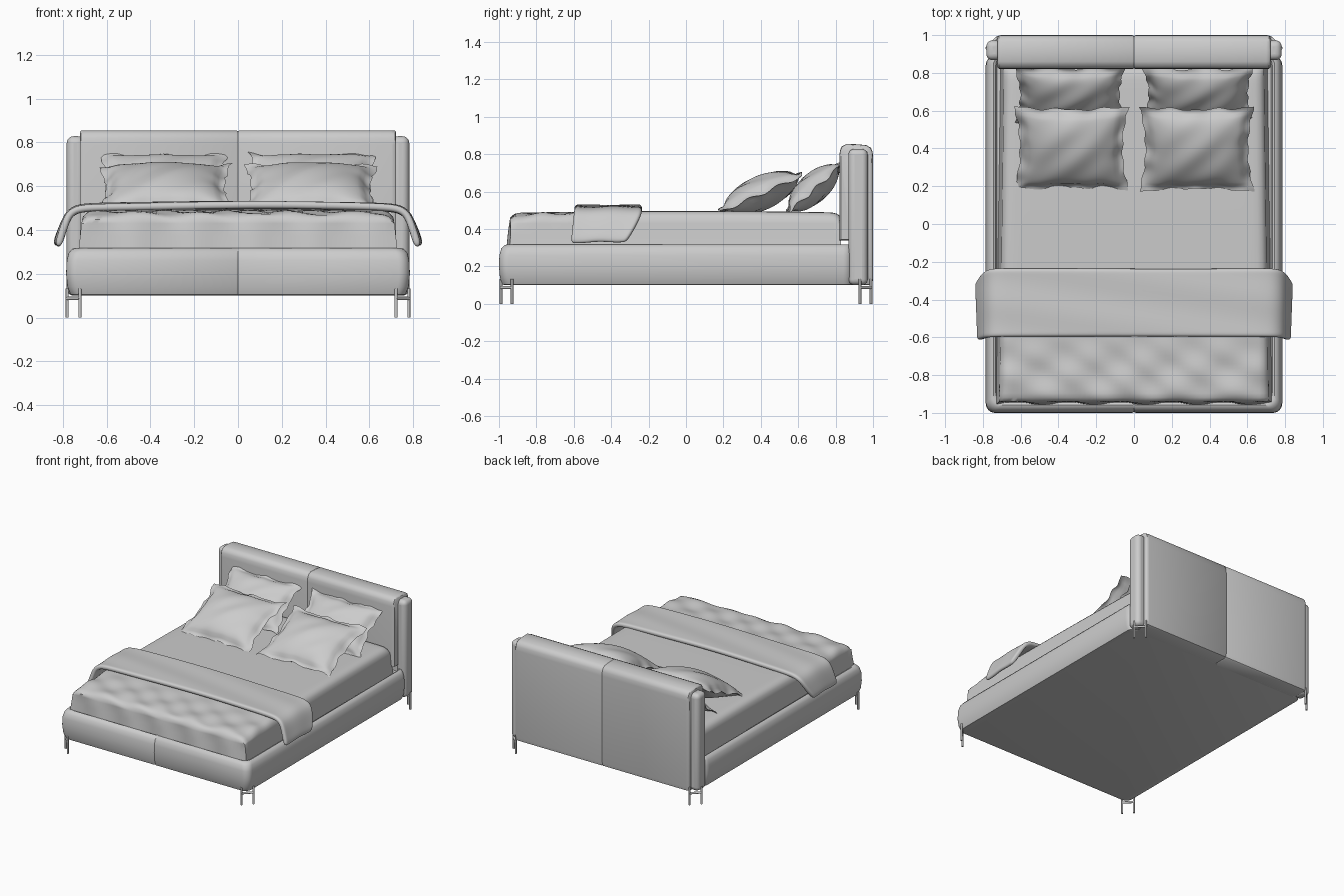
import bpy, bmesh, math
from mathutils import Matrix, Vector

if "Cube" in bpy.data.objects:
    bpy.data.objects.remove(bpy.data.objects["Cube"])


def finish(bm, name, angle=40, bevel=0, subsurf=0, solid=0):
    bmesh.ops.recalc_face_normals(bm, faces=bm.faces)
    me = bpy.data.meshes.new(name)
    bm.to_mesh(me)
    bm.free()
    ob = bpy.data.objects.new(name, me)
    bpy.context.collection.objects.link(ob)
    bpy.ops.object.select_all(action='DESELECT')
    ob.select_set(True)
    bpy.context.view_layer.objects.active = ob
    bpy.ops.object.shade_smooth_by_angle(angle=math.radians(angle))
    if solid:
        m = ob.modifiers.new("thickness", 'SOLIDIFY')
        m.thickness, m.offset = solid, -1
    if bevel:
        m = ob.modifiers.new("round", 'BEVEL')
        m.width, m.segments, m.limit_method = bevel, 5, 'ANGLE'
        m.angle_limit = math.radians(50)
    if subsurf:
        m = ob.modifiers.new("smooth", 'SUBSURF')
        m.levels = m.render_levels = subsurf
    return ob


def loft(bm, loops):
    """Join closed loops of points and cap both ends."""
    rows = [[bm.verts.new(p) for p in loop] for loop in loops]
    n = len(rows[0])
    for a, b in zip(rows, rows[1:]):
        for i in range(n):
            j = (i + 1) % n
            bm.faces.new((a[i], a[j], b[j], b[i]))
    bm.faces.new(rows[0])
    bm.faces.new(rows[-1])


def box(name, lo, hi, bevel):
    bm = bmesh.new()
    bmesh.ops.create_cube(bm, size=1)
    for v in bm.verts:
        v.co = [(l + h) / 2 + c * (h - l) for l, h, c in zip(lo, hi, v.co)]
    return finish(bm, name, bevel=bevel)


# upholstered base: rounded rectangles stacked with a bulge and a centre seam
def outline(z, hx, y0, y1=0.89, r=0.05, seg=6):
    pts = []
    for k, (cx, cy) in enumerate([(hx - r, y1 - r), (r - hx, y1 - r),
                                  (r - hx, y0 + r), (hx - r, y0 + r)]):
        for i in range(seg + 1):
            a = math.pi / 2 * (k + i / seg)
            pts.append((cx + r * math.cos(a), cy + r * math.sin(a), z))
        if k == 2:
            pts += [(-0.008, y0, z), (0, y0 + 0.006, z), (0.008, y0, z)]
    return pts


bm = bmesh.new()
loft(bm, [outline(*l) for l in [
    (0.10, .745, -.965), (0.104, .764, -.983), (0.14, .779, -.995), (0.20, .785, -1.0),
    (0.26, .782, -.998), (0.295, .773, -.988), (0.313, .758, -.972), (0.317, .745, -.958),
    (0.31, .732, -.945), (0.29, .725, -.94)]])
finish(bm, "bed_base")

# headboard: padded profile wrapped over the top, with a centre seam
prof = [(.82, .34), (.82, .79), (.823, .82), (.833, .842), (.86, .855), (.92, .853),
        (.965, .848), (.988, .835), (.998, .812), (1, .78), (1, .13), (.995, .105),
        (.985, .10), (.875, .10), (.872, .34)]
bm = bmesh.new()
mid = Vector((.91, .5))
loft(bm, [[(x, y + (mid.x - y) * d * .6, z + (mid.y - z) * d * .15) for y, z in prof]
          for x, d in [(-.722, .16), (-.716, .04), (-.70, 0), (-.008, 0), (0, .08),
                       (.008, 0), (.70, 0), (.716, .04), (.722, .16)]])
finish(bm, "headboard")

# side bolsters of the headboard
for s, side in ((-1, "left"), (1, "right")):
    x = sorted((s * .70, s * .782))
    box("headboard_wing_" + side, (x[0], .868, .10), (x[1], .972, .828), .032)

# corner legs: two prongs cutting the corner, joined by a bar
for sx in (-1, 1):
    for sy in (-1, 1):
        bm = bmesh.new()
        a, b = Vector((sx * .722, sy * .989, 0)), Vector((sx * .78, sy * .93, 0))
        for p in (a, b):
            bmesh.ops.create_cone(bm, cap_ends=True, segments=12, radius1=.007, radius2=.007,
                                  depth=.133, matrix=Matrix.Translation(p + Vector((0, 0, .0665))))
        rot = (b - a).to_track_quat('Z', 'Y').to_matrix().to_4x4()
        bmesh.ops.create_cone(bm, cap_ends=True, segments=12, radius1=.008, radius2=.008,
                              depth=(b - a).length,
                              matrix=Matrix.Translation((a + b) / 2 + Vector((0, 0, .087))) @ rot)
        finish(bm, f"{'front' if sy < 0 else 'back'}_{'left' if sx < 0 else 'right'}_leg")

# mattress with a loosely draped sheet, creased at the foot end
NX, NY = 60, 80
Y0, Y1 = -.94, .83
bm = bmesh.new()
bmesh.ops.create_grid(bm, x_segments=NX, y_segments=NY, size=1)
rim = [e for e in bm.edges if e.is_boundary]
for v in bm.verts:
    u, w = v.co.x, v.co.y
    y = Y0 + (w + 1) / 2 * (Y1 - Y0)
    x = u * (.712 - .012 * (w + 1))
    foot = max(0, min(1, (-.5 - y) / .25))
    z = .488 + .008 * math.cos(y * 1.8)
    z += foot * (.005 * math.sin(34 * (y + .55 * x) + 3 * math.sin(3 * x)) - .008)
    z += foot * .004 * math.sin(22 * (y - .9 * x))
    z -= .03 * abs(u) ** 40 + .025 * abs(w) ** 50
    v.co = (x, y, z)
for z, out in ((.43, .006), (.37, .012), (.285, .02)):
    ret = bmesh.ops.extrude_edge_only(bm, edges=rim)["geom"]
    rim = [g for g in ret if isinstance(g, bmesh.types.BMEdge) and g.is_boundary]
    for v in [g for g in ret if isinstance(g, bmesh.types.BMVert)]:
        x, y, _ = v.co
        ripple = .004 * math.sin(23 * x + 9 * z) if y < -.9 else 0
        if abs(x) > .66:
            v.co.x += math.copysign(out * .5, x)
        if y < -.9:
            v.co.y += ripple - out * .3
        v.co.z = z
finish(bm, "mattress", angle=60)

# folded throw hanging over both sides
half = [(0, .53), (.2, .529), (.4, .526), (.6, .523), (.70, .519), (.745, .51),
        (.782, .488), (.806, .45), (.828, .395), (.85, .337)]
path = [(-x, z) for x, z in half[:0:-1]] + half
bm = bmesh.new()
rows = []
for x, z in path:
    t = max(0, (.519 - z) / .182)
    ya, yb = -.597 - .02 * t, -.235 - .085 * t ** 1.5
    row = []
    for j in range(13):
        f = j / 12
        y = ya + (yb - ya) * f
        wave = .005 * math.sin(9 * f + 4 * x)
        row.append(bm.verts.new((x - math.copysign(t * .012 * (1 - f), x), y,
                                 z + wave * .6 - .008 * t * (1 - f))))
    rows.append(row)
for a, b in zip(rows, rows[1:]):
    for j in range(12):
        bm.faces.new((a[j], b[j], b[j + 1], a[j + 1]))
throw = finish(bm, "throw_blanket", angle=80, solid=.034, subsurf=2)
if throw.data.polygons[0].normal.z < 0:
    throw.data.flip_normals()


# flanged pillows with pulled corners and wavy hems
def pillow(name, cx, cy, cz, tilt, hw, hl, thick, phase):
    n = 36
    M = Matrix.Translation((cx, cy, cz)) @ Matrix.Rotation(math.radians(tilt), 4, 'X')
    bm = bmesh.new()
    for side in (1, -1):
        grid = []
        for i in range(n + 1):
            row = []
            for j in range(n + 1):
                u, w = 2 * i / n - 1, 2 * j / n - 1
                core = max(0, 1 - (u / .9) ** 2) * max(0, 1 - (w / .9) ** 2)
                edge = max(abs(u), abs(w))
                h = thick * core ** .48 + (.003 if edge < .999 else 0)
                h += .005 * core * math.sin(7 * u - 6 * w + phase) * min(1, 4 * core)
                hem = edge ** 8 * (.010 * math.sin(8 * u + phase) + .009 * math.sin(9 * w + 2 * phase))
                x = u * hw * (1 - .11 * (1 - w * w)) + .004 * math.sin(14 * w + phase) * edge ** 6
                y = w * hl * (1 - .07 * (1 - u * u)) + .004 * math.sin(15 * u + phase) * edge ** 6
                row.append(bm.verts.new(M @ Vector((x, y, side * h + hem))))
            grid.append(row)
        for i in range(n):
            for j in range(n):
                bm.faces.new((grid[i][j], grid[i + 1][j], grid[i + 1][j + 1], grid[i][j + 1]))
    bmesh.ops.remove_doubles(bm, verts=bm.verts, dist=.0004)
    finish(bm, name, angle=60)


for s, side in ((-1, "left"), (1, "right")):
    pillow("front_pillow_" + side, s * .332, .40, .592, 24, .305, .245, .085, 1 + s)
    pillow("back_pillow_" + side, s * .34, .683, .62, 42, .295, .195, .072, 2.5 + s)
